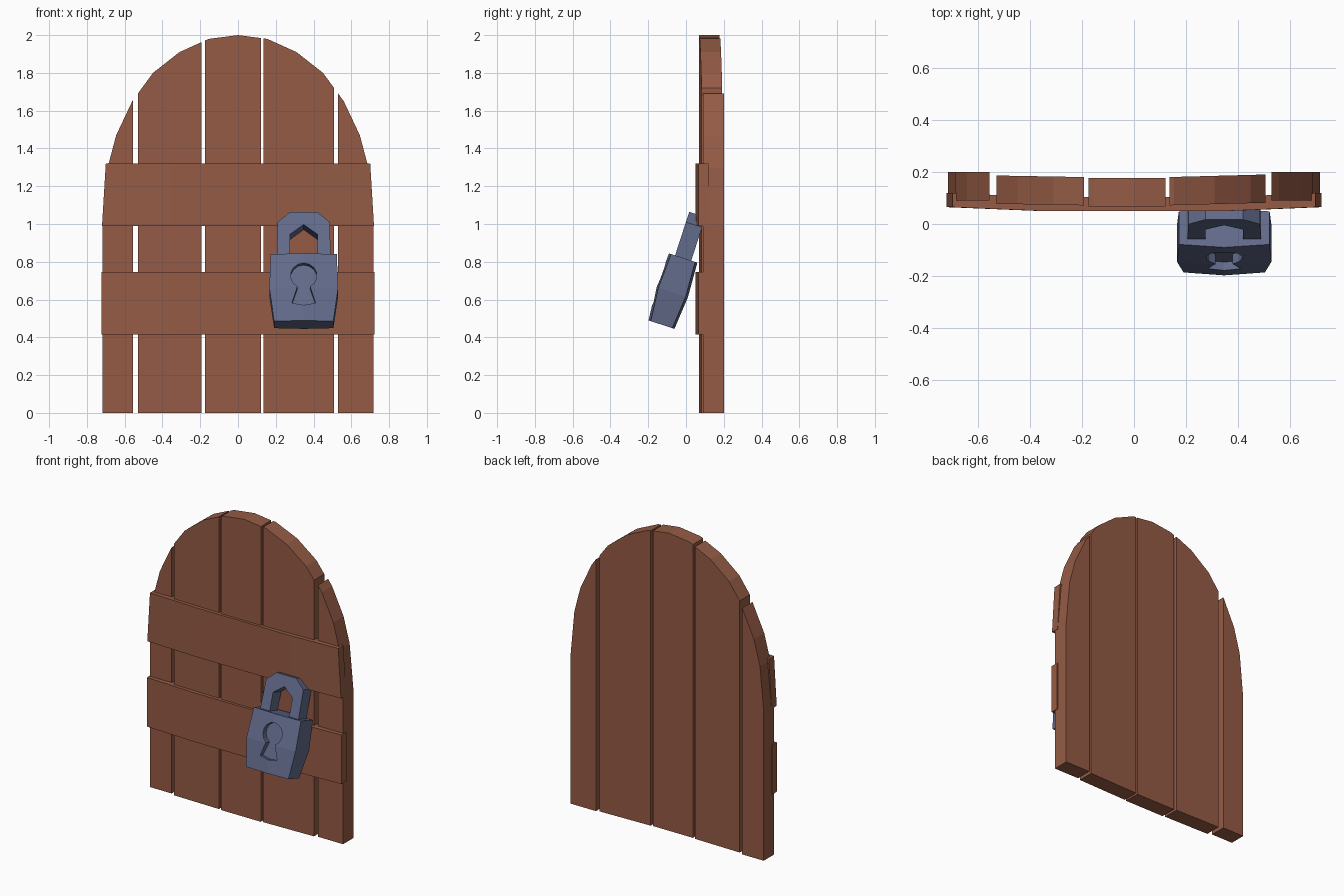
import bpy, bmesh, math
from mathutils import Matrix

if "Cube" in bpy.data.objects:
    bpy.data.objects.remove(bpy.data.objects["Cube"])


def material(name, rgb):
    m = bpy.data.materials.new(name)
    m.diffuse_color = (*rgb, 1)
    m.use_nodes = True
    m.node_tree.nodes["Principled BSDF"].inputs["Base Color"].default_value = m.diffuse_color
    return m


WOOD = material("brown_wood", (0.30, 0.105, 0.06))
IRON = material("blue_grey_iron", (0.122, 0.146, 0.255))


def loft(name, rings, mat):
    """Join closed rings of equal length and cap both ends."""
    bm = bmesh.new()
    vs = [[bm.verts.new(p) for p in r] for r in rings]
    n = len(rings[0])
    for a, b in zip(vs, vs[1:]):
        for i in range(n):
            j = (i + 1) % n
            bm.faces.new((a[i], a[j], b[j], b[i]))
    bm.faces.new(vs[0])
    bm.faces.new(vs[-1])
    bmesh.ops.recalc_face_normals(bm, faces=bm.faces[:])
    me = bpy.data.meshes.new(name)
    bm.to_mesh(me)
    bm.free()
    me.materials.append(mat)
    ob = bpy.data.objects.new(name, me)
    bpy.context.collection.objects.link(ob)
    return ob


def prism(name, outline, front, back, mat):
    """Extrude an x-z outline between two depths given as functions of x."""
    return loft(name, [[(x, f(x), z) for x, z in outline] for f in (front, back)], mat)


# Arched outline of the door
half = [(0, 2.0), (0.155, 1.98), (0.31, 1.91), (0.45, 1.8), (0.56, 1.65),
        (0.645, 1.47), (0.69, 1.3), (0.718, 1.0)]
arch = [(-x, z) for x, z in half[:0:-1]] + half


def arch_z(x):
    for (x0, z0), (x1, z1) in zip(arch, arch[1:]):
        if x0 <= x <= x1:
            return z0 + (z1 - z0) * (x - x0) / (x1 - x0)


# Vertical planks: left x, right x, back depth at left and at right
planks = [(-0.718, -0.557, 0.2, 0.2), (-0.53, -0.193, 0.187, 0.181),
          (-0.175, 0.122, 0.177, 0.177), (0.136, 0.508, 0.181, 0.191),
          (0.53, 0.718, 0.2, 0.2)]
for i, (l, r, yl, yr) in enumerate(planks):
    outline = [(l, 0), (l, arch_z(l))]
    outline += [p for p in arch if l + 0.001 < p[0] < r - 0.001]
    outline += [(r, arch_z(r)), (r, 0)]

    def back(x):
        return yl + (yr - yl) * (x - l) / (r - l)
    prism(f"plank_{i + 1}", outline, lambda x: back(x) - 0.109, back, WOOD)

# Cross battens, bent slightly back at the ends
for name, z0, z1, e0, e1 in (("upper_batten", 0.99, 1.32, 0.72, 0.70),
                             ("lower_batten", 0.415, 0.745, 0.723, 0.723)):
    rings = []
    for s, y in ((-1, 0.065), (-0.5, 0.05), (0.5, 0.05), (1, 0.065)):
        b = y + 0.054
        rings.append([(s * e0, y, z0), (s * e0, b, z0), (s * e1, b, z1), (s * e1, y, z1)])
    loft(name, rings, WOOD)

# Padlock body, bulging in the middle (built upright, tilted later)
rings = []
for z, w, d in ((-0.371, 0.157, 0.072), (-0.19, 0.182, 0.088), (0, 0.175, 0.079)):
    e = d - 0.012
    rings.append([(-w, -e, z), (0, -d, z), (w, -e, z), (w, e, z), (0, d, z), (-w, e, z)])
body = loft("padlock_body", rings, IRON)

# Keyhole recess
key = []
for i in range(13):
    a = math.radians(-62 + 304 * i / 12)
    key.append((0.07 * math.cos(a), -0.124 + 0.07 * math.sin(a)))
key += [(-0.063, -0.275), (0, -0.287), (0.063, -0.275)]
cutter = prism("keyhole_cutter", key, lambda x: -0.2, lambda x: -0.045, IRON)
cutter.hide_render = True
mod = body.modifiers.new("keyhole", 'BOOLEAN')
mod.operation = 'DIFFERENCE'
mod.solver = 'EXACT'
mod.object = cutter
bpy.context.view_layer.objects.active = body
bpy.ops.object.modifier_apply(modifier=mod.name)
bpy.data.objects.remove(cutter)

# Shackle
outer = [(-0.143, -0.03), (-0.138, 0.185), (-0.073, 0.242),
         (0.073, 0.242), (0.138, 0.185), (0.143, -0.03)]
inner = [(0.072, -0.03), (0.072, 0.118), (0, 0.172), (-0.072, 0.118), (-0.072, -0.03)]
shackle = prism("padlock_shackle", outer + inner, lambda x: -0.045, lambda x: 0.045, IRON)

# Tilt the padlock against the door
tilt = Matrix.Translation((0.348, -0.015, 0.82)) @ Matrix.Rotation(math.radians(-18), 4, 'X')
for ob in (body, shackle):
    ob.matrix_world = tilt
